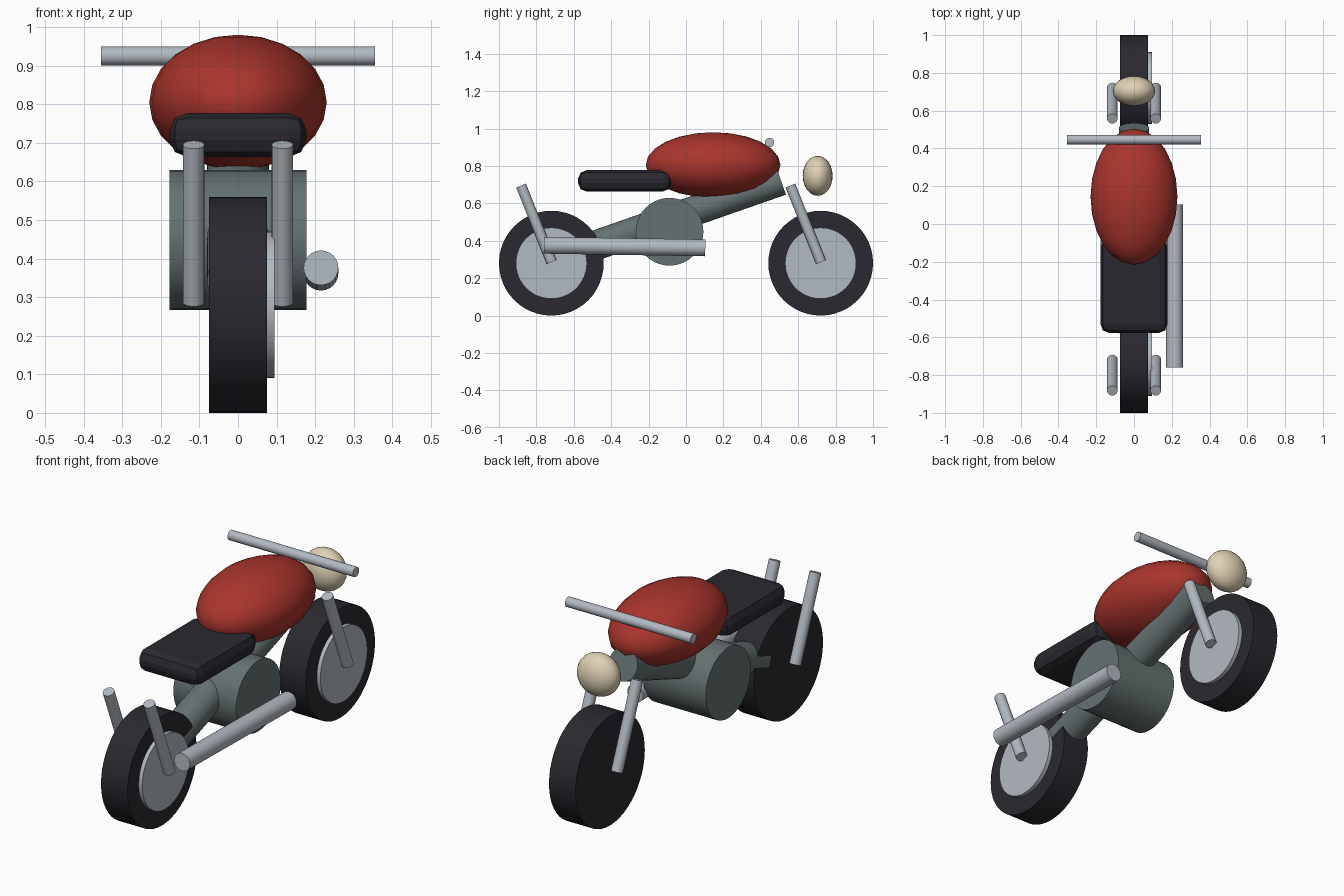
import bpy
from math import atan, pi
from mathutils import Matrix, Vector

cube = bpy.data.objects.get("Cube")
if cube:
    bpy.data.objects.remove(cube, do_unlink=True)


def material(name, rgb):
    mat = bpy.data.materials.new(name)
    mat.use_nodes = True
    mat.diffuse_color = (*rgb, 1)
    mat.node_tree.nodes["Principled BSDF"].inputs["Base Color"].default_value = (*rgb, 1)
    return mat


BLACK = material("black rubber", (0.022, 0.022, 0.029))
CHROME = material("brushed metal", (0.45, 0.49, 0.54))
GREY = material("grey frame paint", (0.13, 0.165, 0.165))
RED = material("red paint", (0.40, 0.035, 0.026))
CREAM = material("cream lamp", (0.74, 0.64, 0.46))


def finish(name, mat, smooth=True):
    obj = bpy.context.object
    obj.name = name
    obj.data.materials.append(mat)
    if smooth:
        bpy.ops.object.shade_smooth_by_angle()
    return obj


def rod(name, start, end, radius, mat, sides=32):
    """Cylinder running from one point to another."""
    a, b = Vector(start), Vector(end)
    bpy.ops.mesh.primitive_cylinder_add(vertices=sides, radius=radius, depth=(b - a).length)
    obj = finish(name, mat)
    turn = (b - a).to_track_quat("Z", "Y").to_matrix().to_4x4()
    obj.matrix_world = Matrix.Translation((a + b) / 2) @ turn
    return obj


def ellipsoid(name, centre, radii, mat):
    bpy.ops.mesh.primitive_uv_sphere_add(segments=24, ring_count=12, radius=1, location=centre)
    bpy.context.object.scale = radii
    return finish(name, mat)


# Wheels, each with a hub disc on one side and a pair of slanted legs
for end, y in (("front", 0.72), ("rear", -0.72)):
    rod(end + "_tyre", (-0.075, y, 0.28), (0.075, y, 0.28), 0.28, BLACK, 48)
    rod(end + "_hub_disc", (0.055, y, 0.28), (0.095, y, 0.28), 0.19, CHROME, 48)
    for side, x in (("left", 0.115), ("right", -0.115)):
        rod(f"{end}_{side}_leg", (x, y + 0.002, 0.286), (x, y - 0.162, 0.695),
            0.028, CHROME, 20)

# Frame and engine
rod("frame_tube", (0, -0.57, 0.345), (0, 0.508, 0.722), 0.08, GREY)
rod("engine", (-0.177, -0.088, 0.448), (0.177, -0.088, 0.448), 0.181, GREY, 40)

# Exhaust and handlebar
rod("exhaust_pipe", (0.215, -0.76, 0.376), (0.215, 0.103, 0.362), 0.045, CHROME, 24)
rod("handlebar", (-0.355, 0.447, 0.925), (0.355, 0.447, 0.925), 0.025, CHROME, 20)

# Tank and headlight
ellipsoid("fuel_tank", (0, 0.145, 0.805), (0.23, 0.36, 0.175), RED)
ellipsoid("headlight", (0, 0.704, 0.747), (0.112, 0.08, 0.107), CREAM)

# Chamfered seat
bpy.ops.mesh.primitive_cube_add(size=1, location=(0, -0.328, 0.72))
seat = bpy.context.object
seat.scale = (0.354, 0.498, 0.114)
bpy.ops.object.transform_apply(location=False, rotation=False, scale=True)
finish("seat", BLACK, smooth=False)
bevel = seat.modifiers.new("chamfer", "BEVEL")
bevel.width = 0.045
bevel.segments = 2
